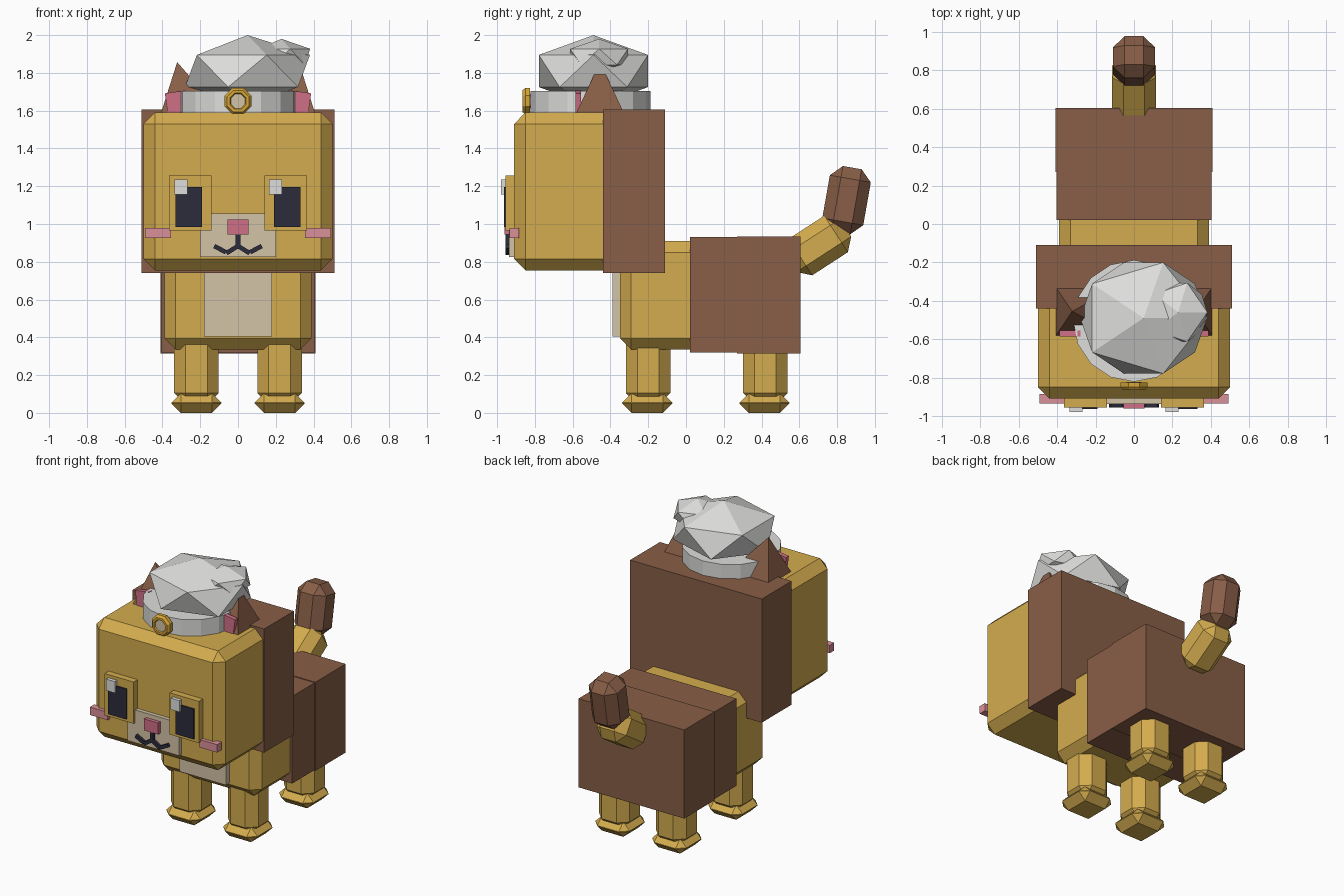
import bpy, bmesh, math
from mathutils import Matrix, Vector

if "Cube" in bpy.data.objects:
    bpy.data.objects.remove(bpy.data.objects["Cube"])


def material(name, r, g, b):
    lin = [((c / 255 + 0.055) / 1.055) ** 2.4 for c in (r, g, b)]
    m = bpy.data.materials.new(name)
    m.diffuse_color = (*lin, 1)
    m.use_nodes = True
    m.node_tree.nodes["Principled BSDF"].inputs["Base Color"].default_value = m.diffuse_color
    return m


GOLD = material("golden fur", 212, 172, 78)
BROWN = material("brown fur", 136, 94, 71)
CREAM = material("cream", 212, 195, 166)
DARK = material("dark navy", 44, 44, 60)
WHITE = material("soft white", 222, 222, 220)
PINK = material("rose pink", 206, 112, 134)
BLUSH = material("blush pink", 218, 144, 152)
BADGE = material("badge gold", 214, 166, 56)


def finish(name, bm, mat):
    me = bpy.data.meshes.new(name)
    bmesh.ops.recalc_face_normals(bm, faces=bm.faces)
    bm.to_mesh(me)
    bm.free()
    me.materials.append(mat)
    ob = bpy.data.objects.new(name, me)
    bpy.context.collection.objects.link(ob)
    return ob


def box(name, mat, centre, size, bevel=0, rot=0, axis='X'):
    """Box with an optional one-step chamfer, turned by rot degrees."""
    bm = bmesh.new()
    bmesh.ops.create_cube(bm, size=1)
    bmesh.ops.scale(bm, vec=size, verts=bm.verts)
    if bevel:
        bmesh.ops.bevel(bm, geom=bm.edges[:], offset=bevel, segments=1,
                        profile=0.5, affect='EDGES', clamp_overlap=True)
    bm.transform(Matrix.Translation(centre) @ Matrix.Rotation(math.radians(rot), 4, axis))
    return finish(name, bm, mat)


def span(name, mat, x, y, z, bevel=0):
    """Box given by its limits on each axis."""
    lim = (x, y, z)
    return box(name, mat, [(a + b) / 2 for a, b in lim], [b - a for a, b in lim], bevel)


def cylinder(name, mat, centre, radius, depth, sides, axis='Z', turn=0):
    bm = bmesh.new()
    bmesh.ops.create_cone(bm, cap_ends=True, segments=sides, radius1=radius,
                          radius2=radius, depth=depth)
    m = Matrix.Rotation(math.radians(turn), 4, 'Z')
    if axis == 'Y':
        m = Matrix.Rotation(math.pi / 2, 4, 'X') @ m
    bm.transform(Matrix.Translation(centre) @ m)
    return finish(name, bm, mat)


def puff(name, mat, centre, radii):
    """Squashed 20-sided ball."""
    bm = bmesh.new()
    bmesh.ops.create_icosphere(bm, subdivisions=1, radius=1)
    bmesh.ops.scale(bm, vec=radii, verts=bm.verts)
    bmesh.ops.translate(bm, vec=centre, verts=bm.verts)
    return finish(name, bm, mat)


# Head and its brown back half
span("head", GOLD, (-.5, .5), (-.91, -.25), (.755, 1.59), .06)
span("head_back", BROWN, (-.51, .51), (-.44, -.11), (.74, 1.605))

# Body, brown hindquarters and chest patch
span("body", GOLD, (-.39, .39), (-.35, .3), (.335, .91), .06)
span("back_patch", BROWN, (-.405, .405), (.02, .3), (.32, .93))
span("rump_patch", BROWN, (-.41, .41), (.27, .605), (.315, .935))
span("chest_patch", CREAM, (-.18, .18), (-.39, -.34), (.405, .8))

# Legs and paws
for end, y in (("front", -.2), ("back", .42)):
    for side, s in (("left", -1), ("right", 1)):
        box(f"{end}_{side}_leg", GOLD, (s * .22, y, .245), (.235, .235, .4), .06)
        box(f"{end}_{side}_paw", GOLD, (s * .22, y - .005, .052), (.265, .265, .104), .05)

# Tail
box("tail_base", GOLD, (0, .70, .886), (.23, .345, .23), .06, 33)
box("tail_tip", BROWN, (0, .85, 1.126), (.22, .22, .35), .06, -10)

# Ears with pink inner plates, eyes and cheeks
for side, s in (("left", -1), ("right", 1)):
    bm = bmesh.new()
    base = [bm.verts.new((s * x, y, 1.58)) for x, y in
            ((.41, -.585), (.41, -.325), (.08, -.325), (.08, -.585))]
    tip = bm.verts.new((s * .322, -.455, 1.857))
    bm.faces.new(base)
    for i in range(4):
        bm.faces.new((base[i], base[(i + 1) % 4], tip))
    finish(f"{side}_ear", bm, BROWN)
    box(f"{side}_inner_ear", PINK, (s * .325, -.57, 1.645), (.11, .03, .11), 0, s * 8, 'Y')

    span(f"{side}_eye_frame", GOLD, sorted((s * .14, s * .365)), (-.955, -.9), (.965, 1.257))
    span(f"{side}_pupil", DARK, sorted((s * .19, s * .33)), (-.964, -.955), (.985, 1.197))
    span(f"{side}_cheek", BLUSH, sorted((s * .355, s * .493)), (-.935, -.885), (.925, .98))
    x = s * .25 - .052
    span(f"{side}_eye_glint", WHITE, (x - .034, x + .034), (-.979, -.955), (1.155, 1.235))

    # Mouth curve: two short strokes on each side
    box(f"{side}_mouth_inner", DARK, (s * .03, -.946, .865), (.075, .02, .024), 0, s * 32, 'Y')
    box(f"{side}_mouth_outer", DARK, (s * .095, -.946, .867), (.07, .02, .024), 0, -s * 28, 'Y')

# Muzzle, nose and mouth line
span("muzzle", CREAM, (-.2, .2), (-.937, -.9), (.825, 1.055))
span("nose", PINK, (-.055, .055), (-.962, -.92), (.945, 1.025))
span("mouth_line", DARK, (-.012, .012), (-.956, -.93), (.87, .95))

# Hat: band, floppy crown and side puff
cylinder("hat_band", WHITE, (0, -.505, 1.64), .317, .13, 16)
puff("hat_crown", WHITE, (.05, -.49, 1.81), (.37, .34, .19))
puff("hat_puff", WHITE, (.23, -.46, 1.885), (.17, .18, .095))

# Hat badge: eight-sided ring around a cream disc
bm = bmesh.new()
rings = []
for i in range(8):
    a = math.radians(22.5 + 45 * i)
    rings.append([bm.verts.new((r * math.cos(a), y, r * math.sin(a)))
                  for r, y in ((.076, -.825), (.076, -.85), (.062, -.866),
                               (.046, -.866), (.038, -.852), (.038, -.825))])
for i in range(8):
    a, b = rings[i], rings[(i + 1) % 8]
    for j in range(6):
        k = (j + 1) % 6
        bm.faces.new((a[j], a[k], b[k], b[j]))
bmesh.ops.translate(bm, vec=(0, 0, 1.65), verts=bm.verts)
finish("badge_ring", bm, BADGE)
cylinder("badge_disc", CREAM, (0, -.84, 1.65), .042, .034, 8, 'Y', 22.5)
